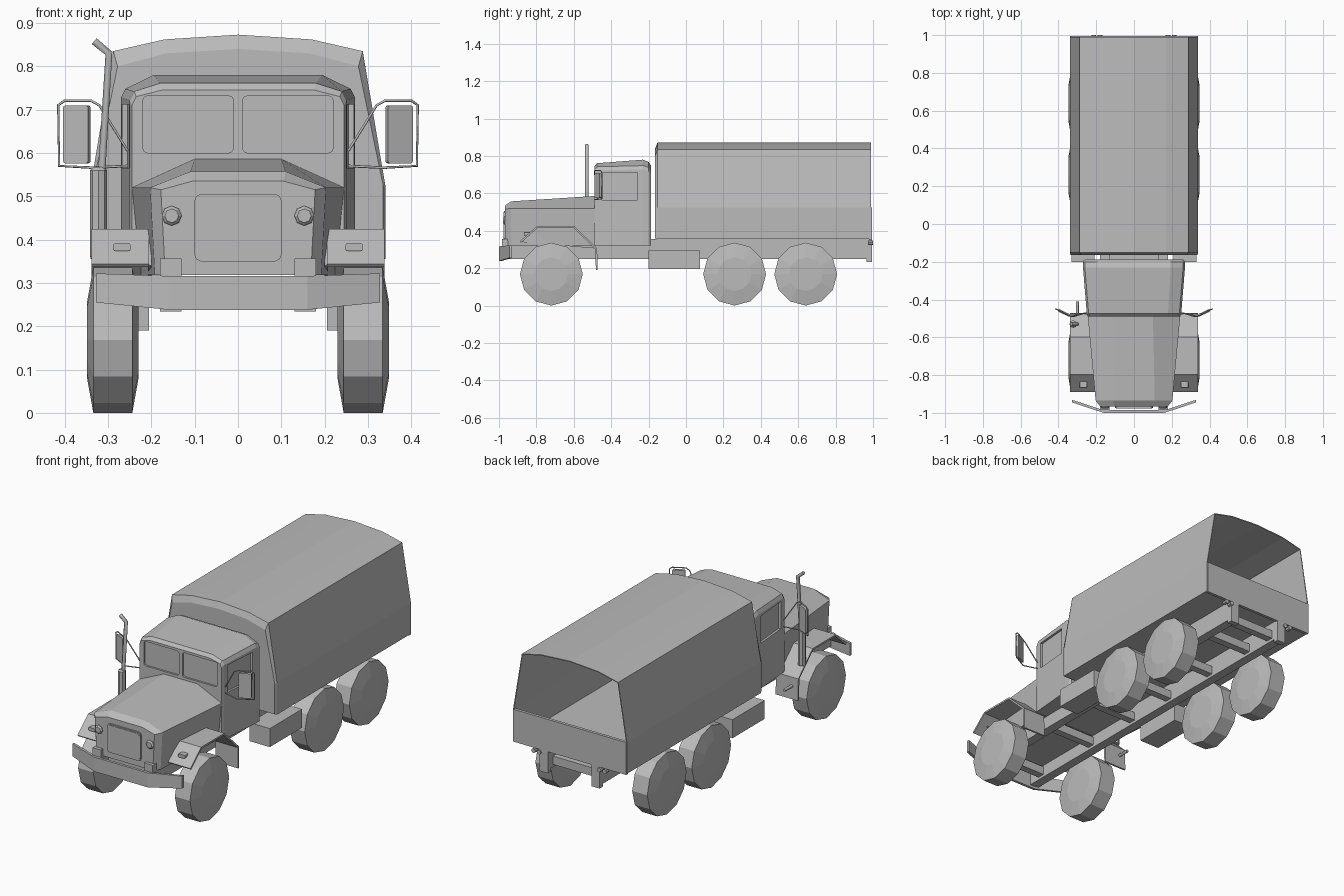
import bpy, bmesh, math
from mathutils import Vector, Matrix

if "Cube" in bpy.data.objects:
    bpy.data.objects.remove(bpy.data.objects["Cube"], do_unlink=True)

grey = bpy.data.materials.new("plain_grey")
grey.use_nodes = True
GREY = (0.5, 0.5, 0.5, 1)
grey.diffuse_color = GREY
grey.node_tree.nodes["Principled BSDF"].inputs["Base Color"].default_value = GREY


def finish(name, bm):
    bmesh.ops.recalc_face_normals(bm, faces=bm.faces)
    mesh = bpy.data.meshes.new(name)
    bm.to_mesh(mesh)
    bm.free()
    mesh.materials.append(grey)
    ob = bpy.data.objects.new(name, mesh)
    bpy.context.scene.collection.objects.link(ob)
    return ob


def apply_modifiers(ob):
    bpy.ops.object.select_all(action='DESELECT')
    ob.select_set(True)
    bpy.context.view_layer.objects.active = ob
    bpy.ops.object.convert(target='MESH')


def loft(name, rings, closed=True, caps=(True, True)):
    bm = bmesh.new()
    rows = [[bm.verts.new(p) for p in ring] for ring in rings]
    n = len(rows[0])
    for a, b in zip(rows, rows[1:]):
        for i in range(n if closed else n - 1):
            j = (i + 1) % n
            bm.faces.new((a[i], a[j], b[j], b[i]))
    for row, cap in zip((rows[0], rows[-1]), caps):
        if cap and closed:
            bm.faces.new(row)
    return finish(name, bm)


def section(y, half):
    """Symmetric closed ring at depth y from its +x half, bottom to top."""
    left = [(-x, y, z) for x, z in reversed(half) if x > 0]
    return [(x, y, z) for x, z in half] + left


def box(name, x, y, z, bevel=0):
    bm = bmesh.new()
    bmesh.ops.create_cube(bm, size=1)
    for v in bm.verts:
        v.co = [lo + (c + 0.5) * (hi - lo) for c, (lo, hi) in zip(v.co, (x, y, z))]
    if bevel:
        # round only the corners seen along y
        edges = [e for e in bm.edges if abs(e.verts[0].co.y - e.verts[1].co.y) > 1e-5]
        bmesh.ops.bevel(bm, geom=edges, offset=bevel, segments=2, affect='EDGES', profile=0.5)
    return finish(name, bm)


def disc(name, profile, centre, sides, axis):
    """Lathe of (radius, offset) pairs around the x, y or z axis."""
    rot = {'x': Matrix.Rotation(math.pi / 2, 3, 'Y'),
           'y': Matrix.Rotation(math.pi / 2, 3, 'X'),
           'z': Matrix.Identity(3)}[axis]
    c = Vector(centre)
    return loft(name, [[c + rot @ Vector((r * math.cos(t), r * math.sin(t), h))
                        for t in (2 * math.pi * i / sides for i in range(sides))]
                       for r, h in profile])


def tube(name, points, radius):
    cu = bpy.data.curves.new(name, 'CURVE')
    cu.dimensions = '3D'
    cu.bevel_depth = radius
    cu.bevel_resolution = 1
    cu.use_fill_caps = True
    sp = cu.splines.new('POLY')
    sp.points.add(len(points) - 1)
    for p, co in zip(sp.points, points):
        p.co = (*co, 1)
    cu.materials.append(grey)
    ob = bpy.data.objects.new(name, cu)
    bpy.context.scene.collection.objects.link(ob)
    apply_modifiers(ob)
    return ob


def carve(ob, cutters):
    for c in cutters:
        m = ob.modifiers.new("recess", 'BOOLEAN')
        m.operation = 'DIFFERENCE'
        m.solver = 'EXACT'
        m.object = c
        c.hide_render = True
    apply_modifiers(ob)
    for c in cutters:
        bpy.data.objects.remove(c, do_unlink=True)


# Canvas-covered cargo bed, open at the back above the tailgate
bed = [(0.34, 0.355), (0.34, 0.525), (0.288, 0.835), (0.17, 0.862), (0, 0.873)]
front = [(0.335, 0.36), (0.335, 0.525), (0.278, 0.80), (0.165, 0.83), (0, 0.84)]
canvas = loft("canvas_bed", [section(-0.165, front), section(-0.152, bed), section(0.99, bed)],
              caps=(True, False))
sol = canvas.modifiers.new("thickness", 'SOLIDIFY')
sol.thickness = 0.005
sol.offset = -1
apply_modifiers(canvas)
box("tailgate", (-0.338, 0.338), (0.978, 0.994), (0.35, 0.525))

# Cab with recessed panes
def cab_half(w, shoulder, top):
    return [(w, 0.32), (w, shoulder - 0.02), (w - 0.01, shoulder), (w * 0.72, top)]

cab = loft("cab", [section(-0.49, cab_half(0.245, 0.73, 0.745)),
                   section(-0.475, cab_half(0.25, 0.742, 0.761)),
                   section(-0.23, cab_half(0.27, 0.748, 0.78)),
                   section(-0.2, cab_half(0.27, 0.738, 0.768)),
                   section(-0.188, cab_half(0.262, 0.72, 0.75))])
cutters = []
for s in (1, -1):
    xs = sorted((s * 0.01, s * 0.22))
    cutters.append(box("pane_cutter", xs, (-0.52, -0.48), (0.6, 0.732), 0.012))
    pane = box("door_cutter", (-0.02, 0.02), (-0.1, 0.09), (0.565, 0.712))
    pane.location = (s * 0.268, -0.35, 0)
    pane.rotation_euler.z = -s * math.atan2(0.02, 0.245)
    cutters.append(pane)
carve(cab, cutters)

# Hood narrowing towards the nose
def hood_half(bottom, w, t, top, side=0.52):
    return [(bottom, 0.318), (w, side), (t, top)]

loft("hood", [section(-0.967, hood_half(0.168, 0.178, 0.105, 0.535, 0.515)),
              section(-0.935, hood_half(0.192, 0.203, 0.11, 0.557)),
              section(-0.485, hood_half(0.225, 0.245, 0.1, 0.586))])
box("grille_frame", (-0.1, 0.1), (-0.973, -0.96), (0.35, 0.505), 0.014)
box("grille_panel", (-0.094, 0.094), (-0.976, -0.96), (0.356, 0.499), 0.012)

# Bumper swept back at both ends
def bumper_ring(x, y, low, high):
    return [(x, y, low), (x, y, high), (x, y + 0.014, high), (x, y + 0.014, low)]

loft("bumper", [bumper_ring(-0.328, -0.945, 0.255, 0.322), bumper_ring(-0.16, -1, 0.238, 0.316),
                bumper_ring(0.16, -1, 0.238, 0.316), bumper_ring(0.328, -0.945, 0.255, 0.322)])

# Ladder frame
for y in (-0.9, -0.5, -0.17, 0.12, 0.45, 0.75, 0.93):
    box("cross_member", (-0.14, 0.14), (y - 0.02, y + 0.02), (0.265, 0.31))

fender_path = [(-0.885, 0.34), (-0.795, 0.42), (-0.6, 0.42), (-0.48, 0.305), (-0.477, 0.19)]
for s in (1, -1):
    side = "left" if s > 0 else "right"
    box(side + "_frame_rail", sorted((s * 0.13, s * 0.18)), (-0.985, 0.99), (0.25, 0.356))
    box(side + "_rail_end", sorted((s * 0.13, s * 0.18)), (0.965, 0.994), (0.234, 0.35))
    box(side + "_tank", sorted((s * 0.21, s * 0.33)), (-0.2, 0.075), (0.195, 0.295))

    # Twelve-sided wheels with domed faces
    for label, y in (("front", -0.72), ("middle", 0.26), ("rear", 0.64)):
        disc(f"{side}_{label}_wheel",
             [(0.09, -0.059), (0.168, -0.045), (0.168, 0.045), (0.09, 0.059)],
             (s * 0.289, y, 0.168), 12, 'x')

    # Angular front fender with a rear skirt, lip and inner panel
    fender = loft(side + "_fender", [[(s * x, y, z) for y, z in fender_path]
                                     for x in (0.205, 0.338)], closed=False)
    sol = fender.modifiers.new("thickness", 'SOLIDIFY')
    sol.thickness = 0.01
    sol.offset = 0
    apply_modifiers(fender)
    loft(side + "_fender_inner", [[(s * x, y, z) for y, z in fender_path[:4]]
                                  for x in (0.2, 0.208)])
    box(side + "_marker_light", sorted((s * 0.248, s * 0.288)), (-0.865, -0.835),
        (0.374, 0.392), 0.005)
    disc(side + "_headlight", [(0.023, -0.012), (0.023, 0.006), (0.016, 0.013)],
         (s * 0.153, -0.965, 0.455), 8, 'y')
    for x in (0.18, 0.212):
        disc(side + "_tail_light", [(0.012, -0.014), (0.012, 0.012)],
             (s * x, 0.986, 0.336), 8, 'y')

    # Mirror on a bent wire bracket
    plate = box(side + "_mirror", (-0.032, 0.032), (-0.007, 0.007), (0.576, 0.71), 0.006)
    plate.location = (s * 0.372, -0.47, 0)
    plate.rotation_euler.z = s * 0.45
    tube(side + "_mirror_bracket",
         [(s * x, y, z) for x, y, z in ((0.255, -0.47, 0.605), (0.32, -0.49, 0.71),
                                        (0.34, -0.488, 0.721), (0.4, -0.455, 0.721),
                                        (0.415, -0.45, 0.71), (0.413, -0.45, 0.57),
                                        (0.335, -0.488, 0.566), (0.255, -0.47, 0.57))], 0.003)

# Exhaust stack on the right
disc("muffler", [(0.02, -0.1), (0.02, 0.1), (0.012, 0.108)], (-0.322, -0.53, 0.46), 8, 'z')
tube("exhaust_pipe", [(-0.318, -0.53, 0.5), (-0.298, -0.53, 0.83), (-0.332, -0.53, 0.858)], 0.01)
tube("exhaust_inlet", [(-0.3, -0.5, 0.26), (-0.3, -0.41, 0.26)], 0.008)
